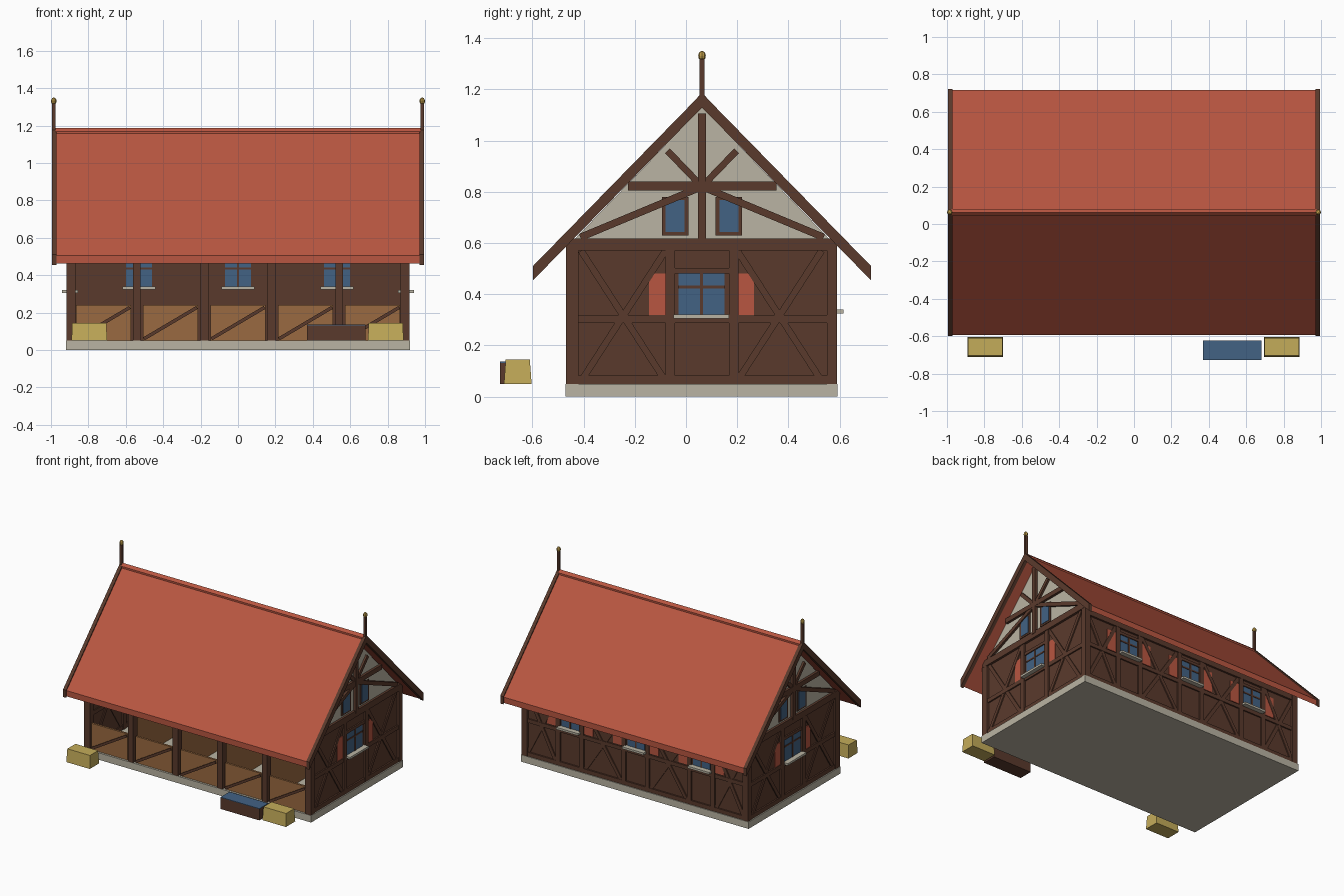
import bpy, bmesh, math
from mathutils import Vector

if "Cube" in bpy.data.objects:
    bpy.data.objects.remove(bpy.data.objects["Cube"])


def material(name, hexcol):
    rgb = [int(hexcol[i:i + 2], 16) / 255 for i in (0, 2, 4)]
    lin = [c / 12.92 if c <= 0.04045 else ((c + 0.055) / 1.055) ** 2.4 for c in rgb]
    m = bpy.data.materials.new(name)
    m.diffuse_color = (*lin, 1)
    m.use_nodes = True
    m.node_tree.nodes["Principled BSDF"].inputs["Base Color"].default_value = m.diffuse_color
    return m


RED = material("roof_red", "B95641")
TIMBER = material("dark_timber", "5A3A2C")
WOOD = material("light_wood", "9A6A41")
STONE = material("pale_plaster", "BAB4A3")
GLASS = material("blue_glass", "426284")
HAY = material("straw_yellow", "C4AC5A")
GOLD = material("finial_gold", "BC9A48")


def finish(name, bm, mat):
    bmesh.ops.recalc_face_normals(bm, faces=bm.faces)
    me = bpy.data.meshes.new(name)
    bm.to_mesh(me)
    bm.free()
    me.materials.append(mat)
    ob = bpy.data.objects.new(name, me)
    bpy.context.collection.objects.link(ob)
    return ob


def part(name, mat, prisms, place):
    """Each prism is (outline points in wall plane, inner depth, outer depth)."""
    bm = bmesh.new()
    for pts, a, b in prisms:
        lo = [bm.verts.new(place(u, a, z)) for u, z in pts]
        hi = [bm.verts.new(place(u, b, z)) for u, z in pts]
        bm.faces.new(lo)
        bm.faces.new(hi)
        n = len(pts)
        for i in range(n):
            j = (i + 1) % n
            bm.faces.new((lo[i], lo[j], hi[j], hi[i]))
    return finish(name, bm, mat)


def rect(u0, u1, z0, z1, a, b):
    return ([(u0, z0), (u1, z0), (u1, z1), (u0, z1)], a, b)


def beam(u0, z0, u1, z1, w, a, b):
    d = Vector((u1 - u0, z1 - z0)).normalized() * w / 2
    return ([(u0 - d.y, z0 + d.x), (u0 + d.y, z0 - d.x),
             (u1 + d.y, z1 - d.x), (u1 - d.y, z1 + d.x)], a, b)


def cross(u0, u1, z0, z1):
    return [beam(u0, z0, u1, z1, 0.026, -0.016, 0.018),
            beam(u0, z1, u1, z0, 0.026, -0.015, 0.017)]


def window(u, half, z0, z1):
    """Glazing bars, then glass, shutters and sill outlines."""
    bars = [rect(u - 0.006, u + 0.006, z0, z1, -0.017, 0.017),
            rect(u - half, u + half, z0 + (z1 - z0) * 0.64, z0 + (z1 - z0) * 0.64 + 0.011, -0.016, 0.016)]
    glass = [rect(u - half, u + half, z0, z1, -0.013, 0.013)]
    shut = [rect(u + s * (half + 0.04) - 0.001, u + s * (half + 0.115), z0 - 0.01, z1, 0.009, 0.0155) for s in (-1, 1)]
    sill = [rect(u - half - 0.018, u + half + 0.018, z0 - 0.015, z0, -0.035, 0.05)]
    return bars, glass, shut, sill


C = 0.0625                      # ridge line in y
X = lambda u, o, z: (o, u, z)   # profile in yz, depth along x

# stone plinth
part("plinth", STONE, [rect(-0.47, 0.592, 0, 0.05, -0.92, 0.92)], X)

# gable end walls
for side, s in (("right", 1), ("left", -1)):
    P = lambda u, o, z, s=s: (s * (0.89 + o), u, z)
    part(side + "_wall", TIMBER, [rect(-0.45, 0.575, 0.05, 0.6, -0.01, 0.01)], P)
    part(side + "_gable", STONE, [([(-0.45, 0.6), (0.575, 0.6), (C, 1.13)], -0.01, 0.01)], P)
    bars, glass, shut, sill = window(0.06, 0.09, 0.32, 0.48)
    frame = bars + cross(-0.41, -0.08, 0.06, 0.57) + cross(0.2, 0.53, 0.06, 0.57)
    frame += [rect(a, b, 0.05, 0.6, -0.02, 0.025) for a, b in ((-0.468, -0.43), (0.55, 0.59))]
    frame += [rect(a, b, 0.05, 0.58, -0.02, 0.022) for a, b in ((-0.08, -0.042), (0.167, 0.205))]
    frame += [rect(-0.465, 0.585, 0.57, 0.617, -0.021, 0.027), rect(-0.44, 0.56, 0.05, 0.082, -0.018, 0.021),
              rect(-0.44, 0.56, 0.288, 0.318, -0.018, 0.020), rect(-0.05, 0.18, 0.48, 0.502, -0.018, 0.020)]
    # gable timbers: king post, collar and struts
    frame += [rect(C - 0.016, C + 0.016, 0.6, 1.105, -0.012, 0.03),
              rect(C - 0.29, C + 0.29, 0.805, 0.84, -0.012, 0.028)]
    for d in (-1, 1):
        frame += [beam(C, 0.82, C + d * 0.135, 0.96, 0.026, -0.012, 0.024),
                  beam(C + d * 0.475, 0.622, C, 0.82, 0.028, -0.012, 0.026)]
        w = C + d * 0.105
        frame += [rect(w - 0.052, w + 0.052, 0.63, 0.78, -0.012, 0.016)]
        glass += [rect(w - 0.037, w + 0.037, 0.642, 0.768, 0.01, 0.019)]
    part(side + "_timber_frame", TIMBER, frame, P)
    part(side + "_window_glass", GLASS, glass, P)
    part(side + "_shutters", RED, shut, P)
    part(side + "_window_sill", STONE, sill, P)

# back wall with three windows
B = lambda u, o, z: (u, 0.565 + o, z)
part("back_wall", TIMBER, [rect(-0.89, 0.89, 0.05, 0.57, -0.01, 0.01)], B)
frame, glass, shut, sill = [], [], [], []
for u in (-0.53, 0, 0.53):
    for total, new in zip((frame, glass, shut, sill), window(u, 0.07, 0.34, 0.48)):
        total += new
    frame += [rect(u + d * 0.095 - 0.017, u + d * 0.095 + 0.017, 0.05, 0.56, -0.018, 0.022) for d in (-1, 1)]
    frame += [rect(u - 0.09, u + 0.09, 0.48, 0.5, -0.017, 0.02)]
for a, b in ((-0.88, -0.64), (-0.42, -0.11), (0.11, 0.42), (0.64, 0.88)):
    frame += cross(a, b, 0.06, 0.53)
frame += [rect(-0.9, 0.9, 0.525, 0.575, -0.019, 0.024), rect(-0.9, 0.9, 0.05, 0.08, -0.018, 0.021),
          rect(-0.9, 0.9, 0.295, 0.323, -0.017, 0.020)]
part("back_timber_frame", TIMBER, frame, B)
part("back_window_glass", GLASS, glass, B)
part("back_shutters", RED, shut, B)
part("back_window_sills", STONE, sill, B)

# open stall front: posts, head beam, half doors with braces
F = lambda u, o, z: (u, -0.44 - o, z)
posts = [rect(u - 0.021, u + 0.021, 0.05, 0.57, -0.02, 0.028) for u in (-0.895, -0.541, -0.18, 0.18, 0.541, 0.895)]
part("front_posts", TIMBER, posts + [rect(-0.91, 0.91, 0.515, 0.57, -0.018, 0.025)], F)
bays = (-0.72, -0.361, 0, 0.361, 0.72)
part("stall_doors", WOOD, [rect(c - 0.147, c + 0.147, 0.05, 0.242, 0, 0.015) for c in bays], F)
part("door_braces", TIMBER, [beam(c - 0.142, 0.06, c + 0.142, 0.228, 0.018, 0.014, 0.024) for c in bays], F)
part("stall_partitions", WOOD, [rect(-0.43, 0.555, 0.05, 0.55, u - 0.009, u + 0.009)
                                for u in (-0.541, -0.18, 0.18, 0.541)], X)


# roof with plumb-cut eaves
def chevron(reach, top, drop, thick):
    return [(C - reach, top - drop), (C, top), (C + reach, top - drop),
            (C + reach, top - drop - thick), (C, top - thick), (C - reach, top - drop - thick)]


part("roof", RED, [(chevron(0.655, 1.175, 0.67, 0.042), -0.977, 0.977)], X)
part("ridge_cap", RED, [(chevron(0.018, 1.187, 0.018, 0.02), -0.977, 0.977)], X)
for side, s in (("right", 1), ("left", -1)):
    part(side + "_bargeboard", TIMBER, [(chevron(0.66, 1.185, 0.675, 0.056), s * 0.97, s * 0.995)], X)
    # finial with gilt knob
    part(side + "_finial_pole", TIMBER, [rect(C - 0.009, C + 0.009, 1.13, 1.318, s * 0.985 - 0.009, s * 0.985 + 0.009)], X)
    bm = bmesh.new()
    bmesh.ops.create_uvsphere(bm, u_segments=8, v_segments=6, radius=1)
    for v in bm.verts:
        v.co = (s * 0.985 + v.co.x * 0.015, C + v.co.y * 0.015, 1.331 + v.co.z * 0.019)
    finish(side + "_finial_knob", bm, GOLD)


# straw bales, slightly tapered
for side, x in (("left", -0.795), ("right", 0.79)):
    bm = bmesh.new()
    bmesh.ops.create_cube(bm, size=1)
    for v in bm.verts:
        k = 0.007 if v.co.z > 0 else 0
        v.co = (x + v.co.x * (0.19 - k), -0.657 + v.co.y * (0.108 - 2 * k), 0.0975 + v.co.z * 0.095)
    finish(side + "_straw_bale", bm, HAY)

# water trough
part("trough", TIMBER, [rect(-0.727, -0.624, 0.05, 0.132, 0.368, 0.682)], X)
part("trough_water", GLASS, [rect(-0.727, -0.624, 0.132, 0.136, 0.368, 0.682)], X)
